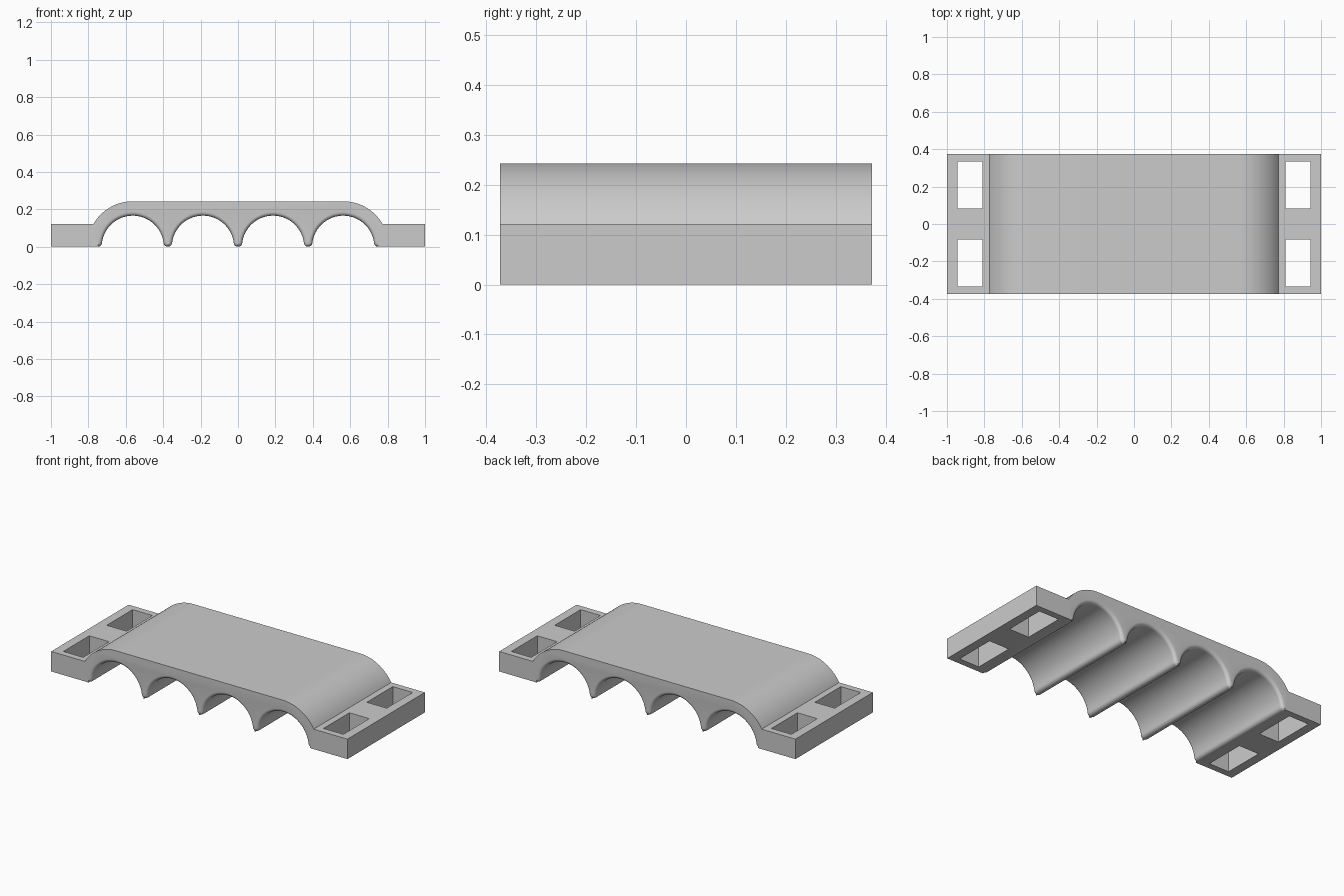
import bpy, bmesh, math

if "Cube" in bpy.data.objects:
    bpy.data.objects.remove(bpy.data.objects["Cube"])

HALF = 0.373          # half depth of the clamp
PLATE = 0.122         # flange thickness
R_IN, R_OUT = 0.166, 0.243
PITCH = 0.375         # groove spacing
FILLET = 0.02

grey = bpy.data.materials.new("plain_grey")
grey.use_nodes = True
colour = (0.6, 0.6, 0.6, 1)
grey.diffuse_color = colour
grey.node_tree.nodes["Principled BSDF"].inputs["Base Color"].default_value = colour


def loft(name, sections):
    """Closed solid through equal-length rings of points."""
    bm = bmesh.new()
    rings = [[bm.verts.new(p) for p in s] for s in sections]
    n = len(rings[0])
    for a, b in zip(rings, rings[1:]):
        for i in range(n):
            j = (i + 1) % n
            bm.faces.new((a[i], a[j], b[j], b[i]))
    bm.faces.new(rings[0])
    bm.faces.new(rings[-1])
    bmesh.ops.recalc_face_normals(bm, faces=bm.faces)
    mesh = bpy.data.meshes.new(name)
    bm.to_mesh(mesh)
    bm.free()
    ob = bpy.data.objects.new(name, mesh)
    mesh.materials.append(grey)
    bpy.context.collection.objects.link(ob)
    return ob


# Body: flanges and a raised middle with rounded shoulders
cx = 1.5 * PITCH
start = math.asin(PLATE / R_OUT)
steps = 24
right = [(1, 0), (1, PLATE)]
for i in range(steps + 1):
    a = start + (math.pi / 2 - start) * i / steps
    right.append((cx + R_OUT * math.cos(a), R_OUT * math.sin(a)))
outline = right + [(-x, z) for x, z in reversed(right)]
body = loft("tube_clamp", [[(x, y, z) for x, z in outline] for y in (-HALF, HALF)])


# Groove cutter: half round, flared at the mouths and along the lower edges
def groove_section(y, x0):
    dy = max(0, abs(y) - (HALF - FILLET))
    low = [math.asin(FILLET / R_IN * (1 - math.cos(math.pi / 2 * i / 6))) for i in range(7)]
    mid = [low[-1] + (math.pi / 2 - low[-1]) * i / 20 for i in range(1, 21)]
    half = []
    for a in low + mid:
        dz = max(0, FILLET - R_IN * math.sin(a))
        d = min(FILLET, math.hypot(dy, dz))
        r = R_IN + FILLET - math.sqrt(max(0, FILLET ** 2 - d ** 2))
        # keep the low rows level while they flare sideways
        z = R_IN * math.sin(a) if dz > 0 else r * math.sin(a)
        half.append((r * math.cos(a), z))
    half.insert(0, (half[0][0], -0.1))
    ring = half + [(-x, z) for x, z in reversed(half[:-1])]
    return [(x0 + x, y, z) for x, z in ring]


ends = [HALF - FILLET + FILLET * math.sin(math.pi / 2 * i / 6) for i in range(7)] + [HALF + 0.1]
stations = [-y for y in reversed(ends)] + ends
cutters = [loft("groove_cutter", [groove_section(y, (k - 1.5) * PITCH) for y in stations])
           for k in range(4)]

# Strap slots through the flanges
for sx in (-1, 1):
    for sy in (-1, 1):
        corners = [(0.811, 0.084), (0.945, 0.084), (0.945, 0.334), (0.811, 0.334)]
        cutters.append(loft("slot_cutter", [[(sx * x, sy * y, z) for x, y in corners]
                                            for z in (-0.1, 0.3)]))

# Cut everything out of the body
bpy.ops.object.select_all(action='DESELECT')
bpy.context.view_layer.objects.active = body
body.select_set(True)
for c in cutters:
    c.hide_render = True
    mod = body.modifiers.new("cut", 'BOOLEAN')
    mod.operation = 'DIFFERENCE'
    mod.solver = 'EXACT'
    mod.object = c
    bpy.ops.object.modifier_apply(modifier=mod.name)
    bpy.data.objects.remove(c)

bpy.ops.object.shade_smooth_by_angle(angle=math.radians(30))
